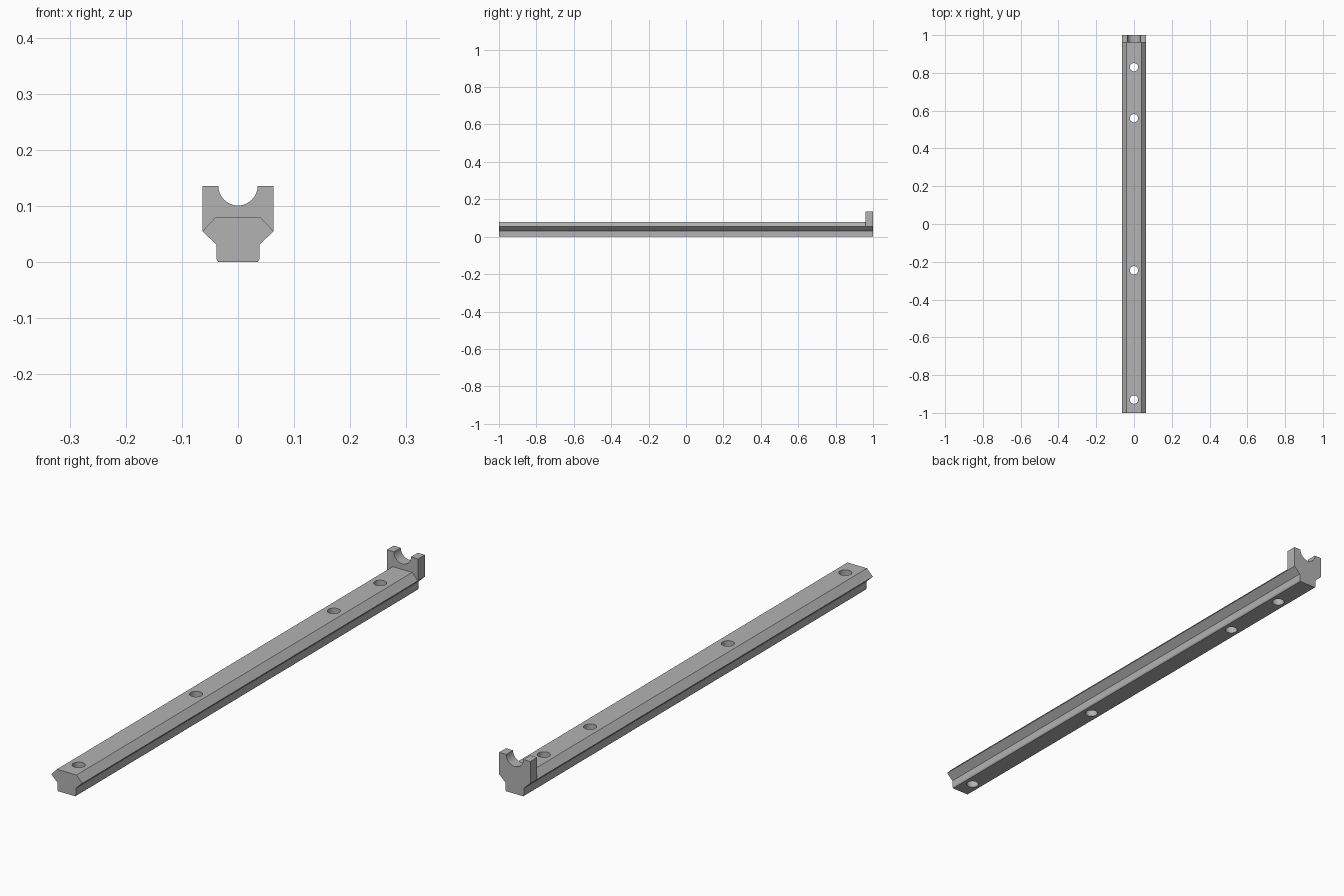
import bpy, bmesh, math
from mathutils import Matrix

cube = bpy.data.objects.get("Cube")
if cube:
    bpy.data.objects.remove(cube, do_unlink=True)

grey = bpy.data.materials.new("machined grey")
grey.use_nodes = True
colour = (0.45, 0.45, 0.45, 1)
grey.diffuse_color = colour
grey.node_tree.nodes["Principled BSDF"].inputs["Base Color"].default_value = colour


def make_object(name, bm):
    bmesh.ops.recalc_face_normals(bm, faces=bm.faces)
    mesh = bpy.data.meshes.new(name)
    bm.to_mesh(mesh)
    bm.free()
    mesh.materials.append(grey)
    ob = bpy.data.objects.new(name, mesh)
    bpy.context.collection.objects.link(ob)
    return ob


def extrude_profile(name, half, y0, y1):
    """Mirror a right-hand (x, z) outline and sweep it along y."""
    outline = half + [(-x, z) for x, z in reversed(half) if x > 1e-6]
    bm = bmesh.new()
    face = bm.faces.new([bm.verts.new((x, y0, z)) for x, z in outline])
    swept = bmesh.ops.extrude_face_region(bm, geom=[face])["geom"]
    verts = [v for v in swept if isinstance(v, bmesh.types.BMVert)]
    bmesh.ops.translate(bm, verts=verts, vec=(0, y1 - y0, 0))
    return make_object(name, bm)


def apply_boolean(target, tool, operation):
    mod = target.modifiers.new(operation.lower(), "BOOLEAN")
    mod.operation, mod.solver, mod.object = operation, "EXACT", tool
    bpy.context.view_layer.objects.active = target
    bpy.ops.object.modifier_apply(modifier=mod.name)
    bpy.data.objects.remove(tool, do_unlink=True)


# Rail: narrow foot with chamfered edges, flared head with sloping shoulders
STOP_Y, TOP, NOTCH_R = 0.96, 0.136, 0.035
side = [(0.035, 0), (0.038, 0.005), (0.038, 0.031), (0.0635, 0.055)]
rail = extrude_profile("rail_with_end_stop", side + [(0.04, 0.08)], -1, STOP_Y)

# End stop: same flanks, raised into two horns around a round notch
arc = [(NOTCH_R * math.cos(a), TOP - NOTCH_R * math.sin(a))
       for a in (math.pi / 2 * i / 12 for i in range(13))]
stop = extrude_profile("end_stop", side + [(0.0635, TOP)] + arc, STOP_Y, 1)
apply_boolean(rail, stop, "UNION")

# Mounting holes through the rail
bm = bmesh.new()
for y in (-0.93, -0.245, 0.56, 0.83):
    bmesh.ops.create_cone(bm, cap_ends=True, segments=32, radius1=0.022,
                          radius2=0.022, depth=0.3,
                          matrix=Matrix.Translation((0, y, 0.05)))
holes = make_object("hole_cutter", bm)
holes.hide_render = True
apply_boolean(rail, holes, "DIFFERENCE")

# Merge coplanar faces along the joint
bm = bmesh.new()
bm.from_mesh(rail.data)
bmesh.ops.remove_doubles(bm, verts=bm.verts, dist=1e-5)
bmesh.ops.dissolve_limit(bm, angle_limit=math.radians(1), verts=bm.verts, edges=bm.edges)
bm.to_mesh(rail.data)
bm.free()

bpy.ops.object.select_all(action="DESELECT")
rail.select_set(True)
bpy.context.view_layer.objects.active = rail
bpy.ops.object.shade_smooth_by_angle(angle=math.radians(30))
